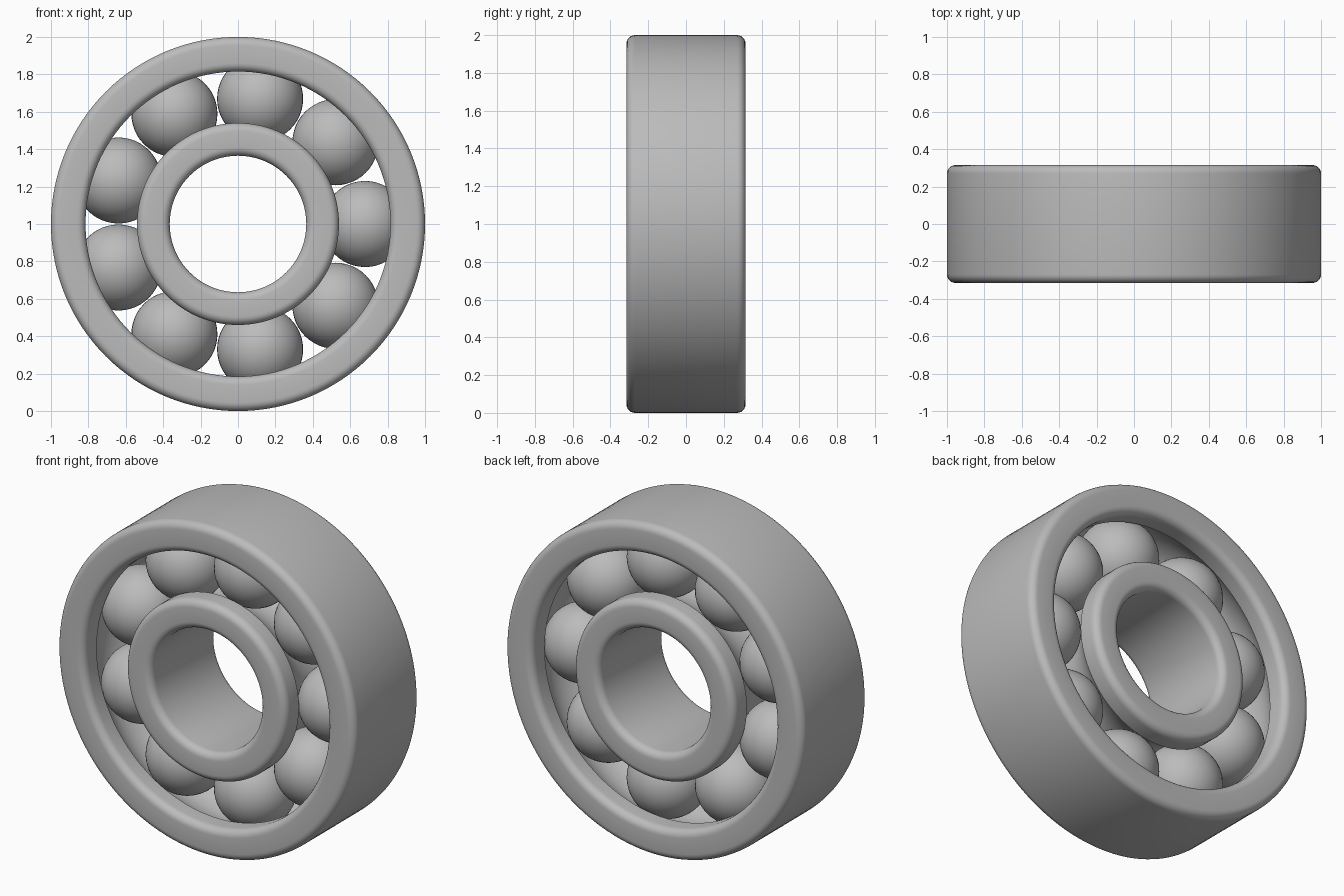
import bpy, bmesh
from math import sin, cos, pi, radians, asin
from mathutils import Vector, Matrix

cube = bpy.data.objects.get("Cube")
if cube:
    bpy.data.objects.remove(cube, do_unlink=True)

HALF = 0.315      # half width of the bearing
FILLET = 0.045
PITCH = 0.68      # radius of the circle of balls
BALL = 0.23
GROOVE = 0.234
CENTRE = Vector((0, 0, 1))

steel = bpy.data.materials.new("steel grey")
steel.use_nodes = True
GREY = (0.5, 0.5, 0.5, 1)
steel.diffuse_color = GREY
bsdf = steel.node_tree.nodes["Principled BSDF"]
bsdf.inputs["Base Color"].default_value = GREY
bsdf.inputs["Roughness"].default_value = 0.5


def arc(cr, cy, rad, start, end, steps):
    """Points of an arc in the (radius, y) plane."""
    return [(cr + rad * cos(start + (end - start) * i / steps),
             cy + rad * sin(start + (end - start) * i / steps))
            for i in range(steps + 1)]


def finish(name, bm):
    bmesh.ops.recalc_face_normals(bm, faces=bm.faces)
    mesh = bpy.data.meshes.new(name)
    bm.to_mesh(mesh)
    bm.free()
    mesh.materials.append(steel)
    obj = bpy.data.objects.new(name, mesh)
    bpy.context.collection.objects.link(obj)
    bpy.ops.object.select_all(action='DESELECT')
    obj.select_set(True)
    bpy.context.view_layer.objects.active = obj
    bpy.ops.object.shade_smooth_by_angle(angle=radians(35))
    return obj


def race(name, plain, grooved, segments=128):
    """Ring with rounded rims and a ball groove on one wall."""
    low, high = sorted((plain, grooved))
    f, y = FILLET, HALF - FILLET
    reach = asin(abs(grooved - PITCH) / GROOVE)
    inner = arc(low + f, y, f, pi / 2, pi, 6) + arc(low + f, -y, f, pi, 1.5 * pi, 6)
    outer = arc(high - f, -y, f, -pi / 2, 0, 6) + arc(high - f, y, f, 0, pi / 2, 6)
    if grooved == high:
        groove = arc(PITCH, 0, GROOVE, 1.5 * pi - (pi / 2 - reach),
                     pi / 2 + reach, 20)[::-1]
        groove = arc(PITCH, 0, GROOVE, pi / 2 + reach, 1.5 * pi - reach, 20)[::-1]
        outer[7:7] = groove
    else:
        inner[7:7] = arc(PITCH, 0, GROOVE, pi / 2 - reach, reach - pi / 2, 20)
    bm = bmesh.new()
    profile = [bm.verts.new(CENTRE + Vector((r, v, 0))) for r, v in inner + outer]
    edges = [bm.edges.new((a, b)) for a, b in zip(profile, profile[1:] + profile[:1])]
    bmesh.ops.spin(bm, geom=profile + edges, cent=CENTRE, axis=(0, 1, 0),
                   angle=2 * pi, steps=segments, use_merge=True)
    bmesh.ops.remove_doubles(bm, verts=bm.verts, dist=1e-5)
    return finish(name, bm)


# Outer and inner rings
race("outer_ring", 1.0, 0.815)
race("inner_ring", 0.365, 0.54)

# Nine balls spaced evenly between the rings
for i in range(9):
    angle = 2 * pi * i / 9
    spot = CENTRE + PITCH * Vector((cos(angle), 0, sin(angle)))
    bm = bmesh.new()
    bmesh.ops.create_uvsphere(bm, u_segments=40, v_segments=24, radius=BALL,
                              matrix=Matrix.Translation(spot))
    finish(f"ball_{i + 1}", bm)
